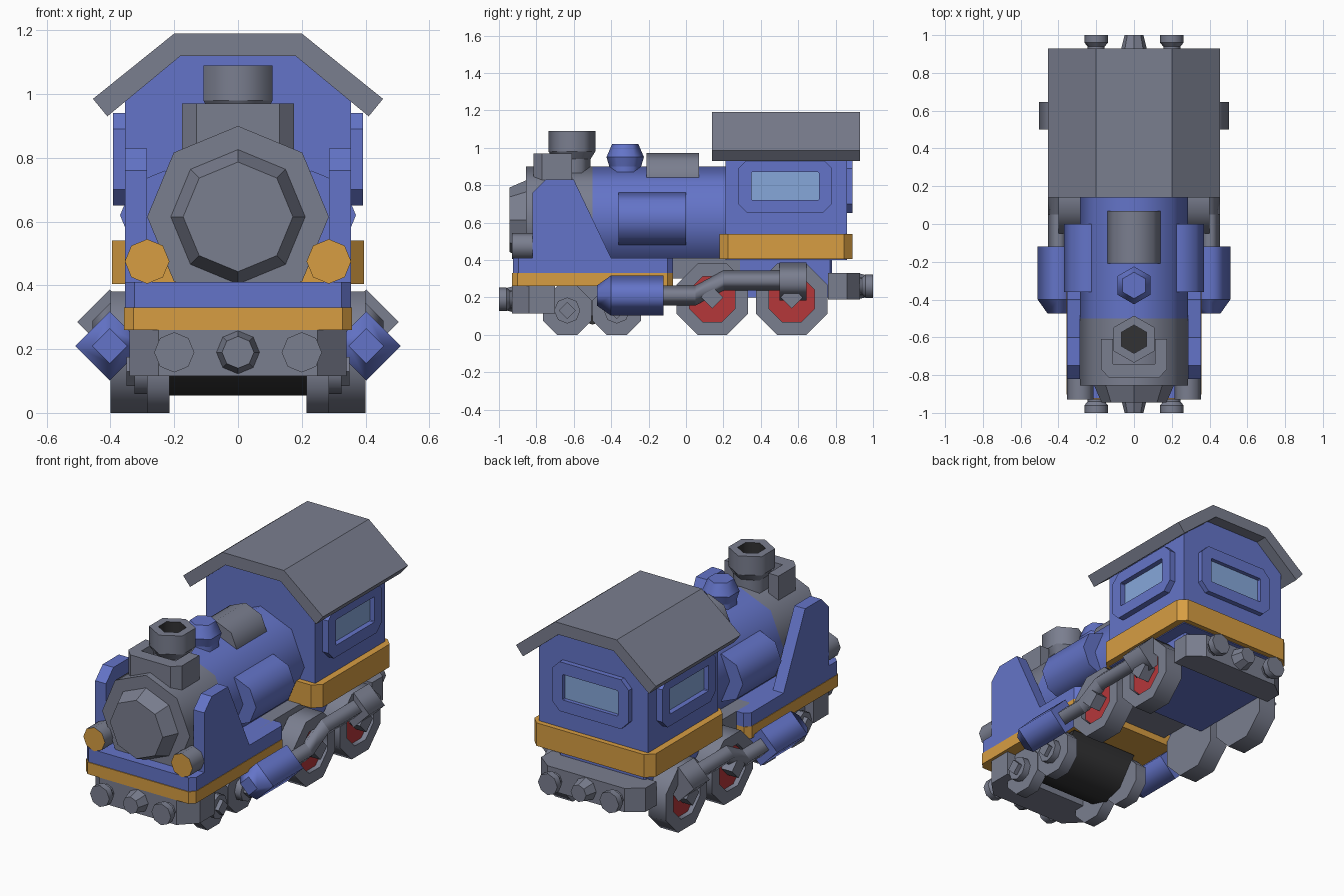
import bpy, bmesh, math

if "Cube" in bpy.data.objects:
    bpy.data.objects.remove(bpy.data.objects["Cube"], do_unlink=True)


def material(name, *rgb):
    m = bpy.data.materials.new(name)
    m.use_nodes = True
    m.diffuse_color = (*rgb, 1)
    m.node_tree.nodes["Principled BSDF"].inputs["Base Color"].default_value = (*rgb, 1)
    return m


BLUE = material("blue paint", 0.127, 0.175, 0.58)
GRAY = material("gray metal", 0.195, 0.21, 0.275)
GOLD = material("gold trim", 0.68, 0.34, 0.055)
RED = material("red wheel centre", 0.46, 0.038, 0.042)
GLASS = material("window glass", 0.24, 0.39, 0.70)
DARK = material("dark iron", 0.032, 0.032, 0.034)


def ngon(n, r, a=0, b=0, rot=0):
    return [(a + r * math.cos(rot + i * math.tau / n),
             b + r * math.sin(rot + i * math.tau / n)) for i in range(n)]


def chamfered(a0, a1, b0, b1, c):
    return [(a0 + c, b0), (a1 - c, b0), (a1, b0 + c), (a1, b1 - c),
            (a1 - c, b1), (a0 + c, b1), (a0, b1 - c), (a0, b0 + c)]


def loft(name, axis, rings, mat, end=None, end_count=1, smooth=False, mirror=False):
    """Skin (position, outline) rings along an axis; the last faces may take a second material."""
    def place(t, a, b):
        return {"X": (t, a, b), "Y": (a, t, b), "Z": (a, b, t)}[axis]
    bm = bmesh.new()
    loops = [[bm.verts.new(place(t, *p)) for p in pts] for t, pts in rings]
    bm.faces.new(loops[0])
    last = len(loops) - 1
    for k in range(last):
        lo, hi = loops[k], loops[k + 1]
        for i in range(len(lo)):
            j = (i + 1) % len(lo)
            f = bm.faces.new((lo[i], lo[j], hi[j], hi[i]))
            f.smooth = smooth
            f.material_index = int(end is not None and k > last - end_count)
    bm.faces.new(loops[-1]).material_index = int(end is not None)
    bm.edges.ensure_lookup_table()
    for loop in loops:
        for i, v in enumerate(loop):
            e = bm.edges.get((v, loop[(i + 1) % len(loop)]))
            e.smooth = False
    bmesh.ops.recalc_face_normals(bm, faces=bm.faces[:])
    mesh = bpy.data.meshes.new(name)
    bm.to_mesh(mesh)
    bm.free()
    mesh.materials.append(mat)
    if end:
        mesh.materials.append(end)
    ob = bpy.data.objects.new(name, mesh)
    bpy.context.collection.objects.link(ob)
    if mirror:
        ob.modifiers.new("mirror", "MIRROR")
    return ob


def prism(name, axis, pts, lo, hi, mat, **kw):
    return loft(name, axis, [(lo, pts), (hi, pts)], mat, **kw)


def turned(name, axis, profile, mat, n=8, a=0, b=0, rot=0, smooth=True, **kw):
    rings = [(t, ngon(n, r, a, b, rot)) for t, r in profile]
    return loft(name, axis, rings, mat, smooth=smooth, **kw)


def both_sides(half):
    """Complete an outline across the centre line."""
    return half + [(-x, z) for x, z in reversed(half)]


UP = math.pi / 2
FLAT = math.pi / 8

# Boiler, smokebox and door
AXLE = 0.615
turned("boiler", "Y", [(-0.5, 0.285), (0.25, 0.285)], BLUE, b=AXLE)
turned("smokebox", "Y", [(-0.855, 0.285), (-0.5, 0.285)], GRAY, b=AXLE)
turned("smokebox_door", "Y", [(-0.85, 0.213), (-0.945, 0.172)], GRAY, b=AXLE, smooth=False)
turned("side_tank", "Y", [(-0.36, 0.14), (0, 0.14)], BLUE, a=0.23, b=0.62, mirror=True)
turned("top_tank", "Y", [(-0.21, 0.145), (0.07, 0.145)], GRAY, b=0.828)

# Chimney, its shield and the dome
chimney = [(0.84, 0.1), (0.94, 0.1), (0.98, 0.125), (1.09, 0.125), (1.09, 0.075), (0.98, 0.075)]
turned("chimney", "Z", chimney, GRAY, n=6, b=-0.61, rot=UP, end=DARK, end_count=2)
shield = [(0.175, -0.61), (0.175, -0.77), (0.13, -0.815)]
shield_inner = [(0.11, -0.74), (0.11, -0.61)]
outline = shield + [(-x, y) for x, y in reversed(shield)]
outline += [(-x, y) for x, y in reversed(shield_inner)] + shield_inner
prism("chimney_shield", "Z", outline, 0.76, 0.97, GRAY)
turned("steam_dome", "Z", [(0.84, 0.085), (0.9, 0.085), (0.95, 0.1), (1.02, 0.07)],
       BLUE, n=6, b=-0.325, rot=UP)

# Front deck, trim, smoke deflectors and lamps
prism("front_deck", "Z", chamfered(-0.355, 0.355, -0.925, -0.07, 0.03), 0.33, 0.41, BLUE)
prism("front_trim", "Z", chamfered(-0.358, 0.358, -0.93, -0.07, 0.03), 0.26, 0.33, GOLD)
wing = [(-0.82, 0.35), (-0.82, 0.76), (-0.75, 0.83), (-0.6, 0.83), (-0.4, 0.41), (-0.4, 0.35)]
prism("smoke_deflector", "X", wing, 0.285, 0.355, BLUE, mirror=True)
turned("lamp", "Y", [(-0.8, 0.07), (-0.93, 0.07)], GRAY, a=0.285, b=0.475,
       end=GOLD, mirror=True)

# Cab, trim and roof
cab = both_sides([(0.355, 0.4), (0.355, 0.98), (0.18, 1.13)])
prism("cab", "Y", cab, 0.21, 0.86, BLUE)
prism("cab_trim", "Z", chamfered(-0.395, 0.395, 0.18, 0.89, 0.045), 0.405, 0.54, GOLD)
roof_outer = both_sides([(0.455, 0.985), (0.2, 1.19)])
roof_inner = both_sides([(0.41, 0.93), (0.18, 1.12)])
prism("roof", "Y", roof_outer + roof_inner[::-1], 0.14, 0.93, GRAY)


# Framed windows with recessed panes
def window(name, axis, centre, wall, front, **kw):
    frame = chamfered(centre - 0.25, centre + 0.25, 0.65, 0.94, 0.05)
    pane = chamfered(centre - 0.18, centre + 0.18, 0.72, 0.87, 0.004)
    loft(name, axis, [(wall - 0.02, frame), (front, frame), (front, pane),
                      (wall + 0.006, pane)], BLUE, end=GLASS, **kw)


window("side_window", "X", 0.53, 0.355, 0.392, mirror=True)
window("rear_window", "Y", 0, 0.86, 0.89)

# Underframe and bumpers
prism("middle_chassis", "Z", chamfered(-0.28, 0.28, -0.2, 0.3, 0.01), 0.3, 0.41, GRAY)
prism("rear_chassis", "Z", chamfered(-0.28, 0.28, 0.25, 0.78, 0.01), 0.2, 0.41, BLUE)
prism("front_bumper", "Z", [(-0.34, -0.7), (-0.34, -0.84), (-0.25, -0.93),
                            (0.25, -0.93), (0.34, -0.84), (0.34, -0.7)], 0.115, 0.26, GRAY)
prism("rear_bumper", "Z", [(-0.34, 0.76), (-0.34, 0.86), (-0.25, 0.93),
                           (0.25, 0.93), (0.34, 0.86), (0.34, 0.76)], 0.19, 0.33, GRAY)
for end_name, s, z in (("front", -1, 0.19), ("rear", 1, 0.26)):
    buffer = [(s * 0.91, 0.045), (s * 0.94, 0.045), (s * 0.96, 0.063), (s, 0.063)]
    turned(end_name + "_buffer", "Y", buffer, GRAY, a=0.2, b=z, mirror=True)
    turned(end_name + "_coupling", "Y", [(s * 0.92, 0.07), (s, 0.05)], GRAY, b=z, smooth=False)

# Leading truck
drum = [(-0.74, 0.25), (-0.62, 0.09), (-0.5, 0.055), (-0.38, 0.09), (-0.26, 0.25)]
prism("truck_drum", "X", drum, -0.22, 0.22, DARK, smooth=True)
prism("truck_frame", "X", chamfered(-0.64, -0.36, 0.1, 0.26, 0.02), 0.2, 0.27, GRAY, mirror=True)
for label, y in (("front", -0.635), ("rear", -0.37)):
    turned(label + "_small_wheel", "X", [(0.215, 0.141), (0.285, 0.141)], GRAY,
           a=y, b=0.13, rot=FLAT, mirror=True)
    turned(label + "_small_hub", "X", [(0.28, 0.07), (0.325, 0.07)], GRAY,
           a=y, b=0.13, mirror=True)
    turned(label + "_small_bolt", "X", [(0.32, 0.045), (0.35, 0.045)], GRAY, n=4,
           a=y, b=0.13, smooth=False, mirror=True)

# Driving wheels with recessed centres
wheel = [(0.285, 0.206), (0.4, 0.206), (0.4, 0.132), (0.37, 0.132)]
for label, y in (("front", 0.14), ("rear", 0.565)):
    turned(label + "_driving_wheel", "X", wheel, GRAY, a=y, b=0.19, rot=FLAT,
           end=RED, mirror=True)
    turned(label + "_wheel_pin", "X", [(0.36, 0.06), (0.44, 0.06)], GRAY, n=4,
           a=y, b=0.2, smooth=False, mirror=True)

# Steam cylinders and rods
turned("steam_cylinder", "Y", [(-0.475, 0.055), (-0.4, 0.108), (-0.12, 0.108)], BLUE,
       n=4, a=0.402, b=0.21, mirror=True)
rod = [(-0.15, 0.21), (0.05, 0.21), (0.2, 0.29), (0.55, 0.29)]
loft("drive_rod", "Y", [(y, ngon(4, 0.054, 0.402, z)) for y, z in rod], GRAY,
     smooth=True, mirror=True)
turned("rod_end", "Y", [(0.5, 0.102), (0.645, 0.102)], GRAY, n=4, a=0.402, b=0.285, mirror=True)
